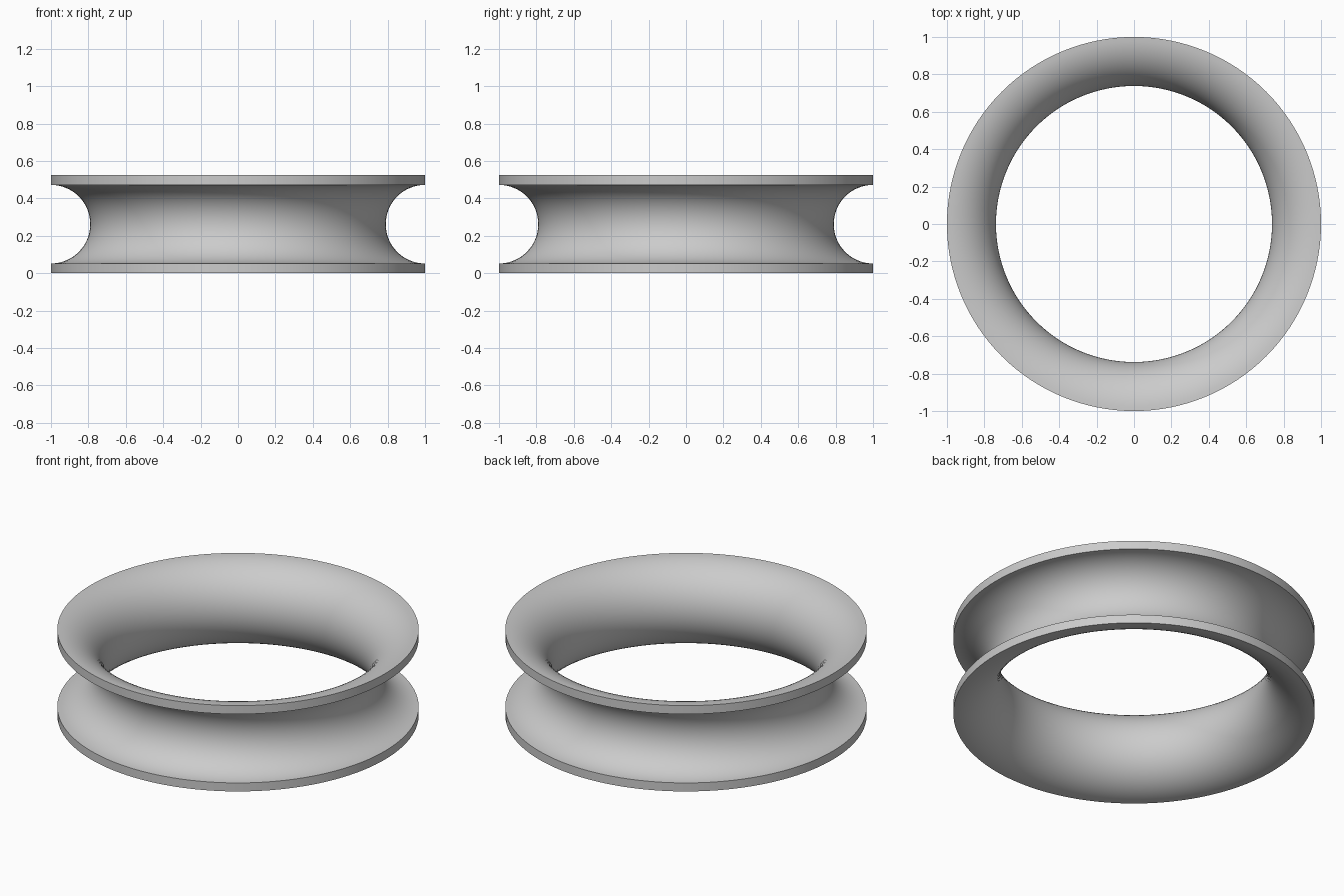
import bpy, bmesh
from math import pi, cos, sin, radians

cube = bpy.data.objects.get("Cube")
if cube:
    bpy.data.objects.remove(cube, do_unlink=True)

SEGMENTS, ARC_STEPS = 128, 32
OUTER, INNER, MID = 0.262, 0.21, 0.262   # arc radii and mid height

grey = bpy.data.materials.new("light grey")
grey.use_nodes = True
colour = (0.6, 0.6, 0.6, 1)
grey.diffuse_color = colour
grey.node_tree.nodes["Principled BSDF"].inputs["Base Color"].default_value = colour


def half_arc(radius):
    """Half circle opening outward, from the bottom rim to the top rim."""
    angles = [pi * i / ARC_STEPS for i in range(ARC_STEPS + 1)]
    return [(1 - radius * sin(a), MID - radius * cos(a)) for a in angles]


# C-shaped cross-section spun into a hollow grooved ring
profile = half_arc(OUTER) + half_arc(INNER)[::-1]
bm = bmesh.new()
verts = [bm.verts.new((r, 0, z)) for r, z in profile]
edges = [bm.edges.new((v, verts[i - 1])) for i, v in enumerate(verts)]
bmesh.ops.spin(bm, geom=verts + edges, cent=(0, 0, 0), axis=(0, 0, 1),
               angle=2 * pi, steps=SEGMENTS, use_merge=True)
bmesh.ops.remove_doubles(bm, verts=bm.verts, dist=0.0001)
bmesh.ops.recalc_face_normals(bm, faces=bm.faces)

mesh = bpy.data.meshes.new("grooved_ring")
bm.to_mesh(mesh)
bm.free()
mesh.materials.append(grey)
ring = bpy.data.objects.new("grooved_ring", mesh)
bpy.context.collection.objects.link(ring)

# Smooth curves with crisp rim edges
bpy.ops.object.select_all(action='DESELECT')
ring.select_set(True)
bpy.context.view_layer.objects.active = ring
bpy.ops.object.shade_smooth_by_angle(angle=radians(30))
